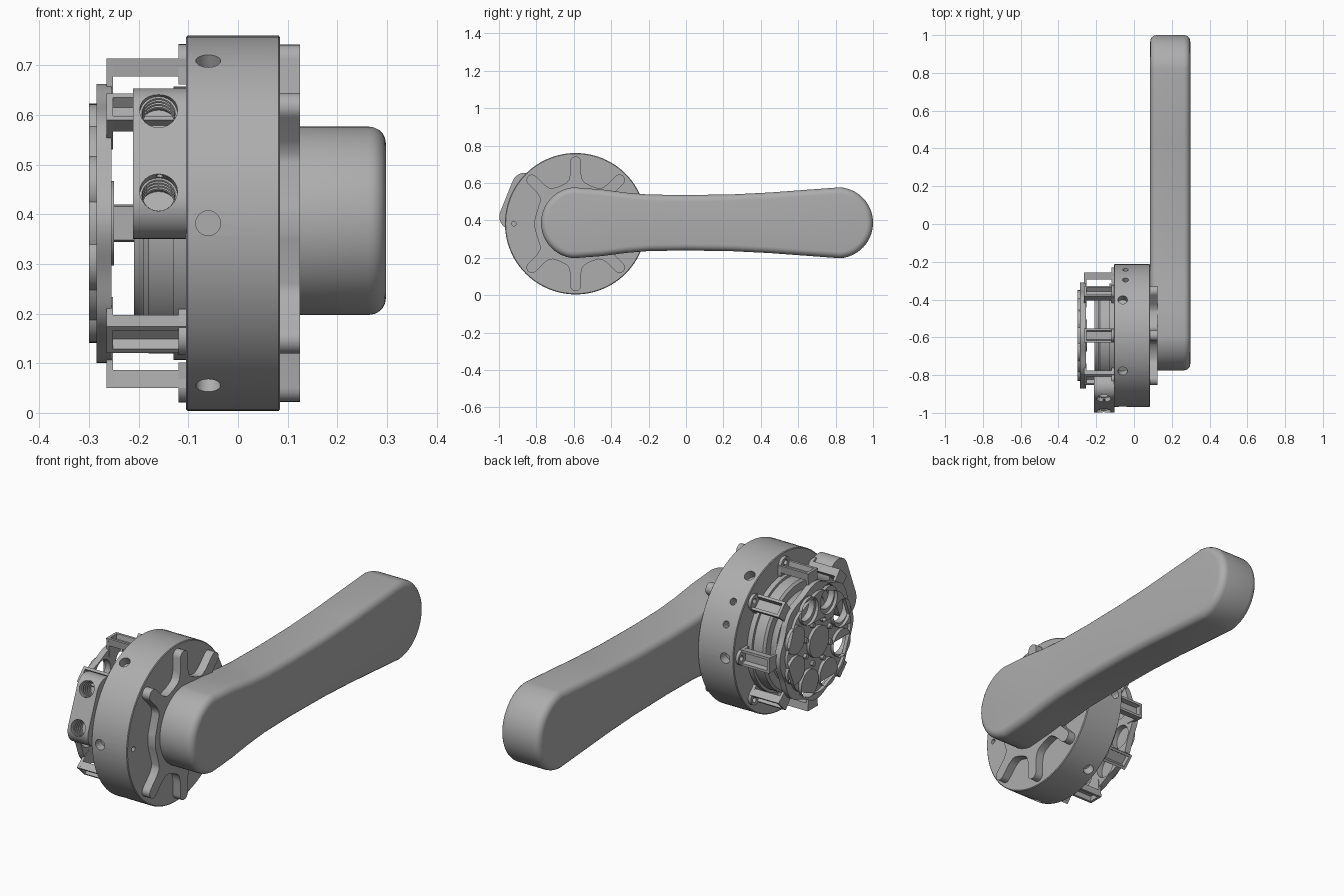
import bpy, bmesh
from math import sin, cos, pi, radians
from mathutils import Matrix, Vector

if "Cube" in bpy.data.objects:
    bpy.data.objects.remove(bpy.data.objects["Cube"])

CY, CZ = -0.59, 0.382          # axis of the round housing
gray = bpy.data.materials.new("satin_gray")
gray.use_nodes = True
gray.diffuse_color = (0.42, 0.42, 0.42, 1)
gray.node_tree.nodes["Principled BSDF"].inputs["Base Color"].default_value = (0.42, 0.42, 0.42, 1)
parts = []


def add(name, mesh):
    ob = bpy.data.objects.new(name, mesh)
    bpy.context.collection.objects.link(ob)
    mesh.materials.clear()
    mesh.materials.append(gray)
    parts.append(ob)
    return ob


def arc(y, z, r, a0=0, a1=360, n=32):
    full = abs(a1 - a0) == 360
    return [(y + r * cos(radians(a0 + (a1 - a0) * i / n)),
             z + r * sin(radians(a0 + (a1 - a0) * i / n))) for i in range(n if full else n + 1)]


def turn(pts, deg):
    c, s = cos(radians(deg)), sin(radians(deg))
    return [(CY + u * c - v * s, CZ + u * s + v * c) for u, v in pts]


def plate(name, loops, x0, x1, bevel=0.0):
    """Extrude outlines in the y-z plane along x; inner loops become holes."""
    cu = bpy.data.curves.new(name, 'CURVE')
    cu.dimensions, cu.fill_mode, cu.extrude = '2D', 'BOTH', (x1 - x0) / 2
    for pts in loops:
        sp = cu.splines.new('POLY')
        sp.points.add(len(pts) - 1)
        for p, (u, v) in zip(sp.points, pts):
            p.co = (u, v, 0, 1)
        sp.use_cyclic_u = True
    tmp = bpy.data.objects.new("tmp", cu)
    bpy.context.collection.objects.link(tmp)
    mesh = bpy.data.meshes.new_from_object(tmp.evaluated_get(bpy.context.evaluated_depsgraph_get()))
    bpy.data.objects.remove(tmp)
    bm = bmesh.new()
    bm.from_mesh(mesh)
    bmesh.ops.remove_doubles(bm, verts=bm.verts, dist=1e-5)
    bmesh.ops.dissolve_limit(bm, angle_limit=0.01, verts=bm.verts, edges=bm.edges)
    for v in bm.verts:
        u, w, h = v.co
        v.co = (h + (x0 + x1) / 2, u, w)
    bmesh.ops.recalc_face_normals(bm, faces=bm.faces)
    if bevel:
        rim = [e for e in bm.edges if e.calc_face_angle(0) > 1]
        bmesh.ops.bevel(bm, geom=rim, offset=bevel, segments=5, profile=0.5, affect='EDGES')
    bm.to_mesh(mesh)
    bm.free()
    return add(name, mesh)


def lathe(name, profile, n=96):
    """Revolve (x, radius) points about the housing axis."""
    bm = bmesh.new()
    vs = [bm.verts.new((x, CY, CZ + r)) for x, r in profile]
    es = [bm.edges.new(p) for p in zip(vs, vs[1:])]
    bmesh.ops.spin(bm, geom=vs + es, cent=(0, CY, CZ), axis=(1, 0, 0), angle=2 * pi, steps=n)
    bmesh.ops.remove_doubles(bm, verts=bm.verts, dist=1e-5)
    bmesh.ops.recalc_face_normals(bm, faces=bm.faces)
    mesh = bpy.data.meshes.new(name)
    bm.to_mesh(mesh)
    bm.free()
    return add(name, mesh)


def cut(ob, holes):
    """Subtract rods given as (centre, direction, radius, length)."""
    bm = bmesh.new()
    for c, d, r, length in holes:
        m = Matrix.Translation(c) @ Vector(d).to_track_quat('Z', 'Y').to_matrix().to_4x4()
        bmesh.ops.create_cone(bm, cap_ends=True, segments=24, radius1=r, radius2=r, depth=length, matrix=m)
    mesh = bpy.data.meshes.new("cutter")
    bm.to_mesh(mesh)
    bm.free()
    cutter = bpy.data.objects.new("cutter", mesh)
    cutter.hide_render = True
    bpy.context.collection.objects.link(cutter)
    mod = ob.modifiers.new("holes", 'BOOLEAN')
    mod.operation, mod.object, mod.solver = 'DIFFERENCE', cutter, 'EXACT'
    new = bpy.data.meshes.new_from_object(ob.evaluated_get(bpy.context.evaluated_depsgraph_get()))
    ob.modifiers.clear()
    ob.data = new
    new.materials.clear()
    new.materials.append(gray)
    bpy.data.objects.remove(cutter)


# Round housing with radial screw holes and an index hole
housing = lathe("housing", [(-0.105, 0), (-0.105, 0.374), (-0.102, 0.378), (0.082, 0.378),
                            (0.085, 0.374), (0.085, 0)])
holes = [((0.085, CY - 0.33, CZ), (1, 0, 0), 0.012, 0.04)]
for deg, x, r in [(a, -0.06, 0.025) for a in range(0, 360, 60)] + [(23, -0.045, 0.016), (39, -0.045, 0.016)]:
    d = Vector((0, cos(radians(deg)), sin(radians(deg))))
    holes.append((Vector((x, CY, CZ)) + d * 0.375, d, r, 0.08))
cut(housing, holes)

# Star flange: arms with round tips, joined by filleted valleys
def star_outline():
    pts = []
    for k in range(8):
        deg = k * 45
        if k == 4:
            pts += turn(arc(0, 0, 0.22, -8, 8, 6), deg)
            continue
        tip = arc(0.331, 0, 0.029, -90, 90, 10)
        root = [(0.22, 0.048), (0.235, 0.036), (0.265, 0.029)]
        pts += turn([(u, -v) for u, v in root] + tip + root[::-1], deg)
        pts += turn([(0.218, 0)], deg + 22.5)
    return pts

plate("star_flange", [star_outline()], 0.08, 0.125)

# Handle: waisted paddle with rounded edges
HZ = 0.387
waist = [(0.62, 0.175), (0.45, 0.162), (0.25, 0.152), (0.0, 0.148), (-0.2, 0.151), (-0.32, 0.161), (-0.45, 0.178)]
outline = arc(0.81, HZ, 0.19, -86, 86, 28) + [(y, HZ + w) for y, w in waist]
outline += arc(-0.585, HZ, 0.19, 95, 265, 28) + [(y, HZ - w) for y, w in waist[::-1]]
plate("handle", [outline], 0.086, 0.298, bevel=0.034)

# Stepped inner body behind the housing
lathe("inner_body", [(-0.1, 0.275), (-0.13, 0.275), (-0.13, 0.262), (-0.18, 0.262), (-0.19, 0.252),
                     (-0.19, 0.215), (-0.2, 0.205), (-0.21, 0.2), (-0.21, 0.155), (-0.17, 0.145),
                     (-0.17, 0.07), (-0.2, 0.065), (-0.2, 0)])

# Spider plate: scalloped rim, round windows, hub bore and bolt holes
def scallop(base, wave, n=128):
    return [(CY + (base + wave * cos(8 * t)) * cos(t), CZ + (base + wave * cos(8 * t)) * sin(t))
            for t in (2 * pi * i / n for i in range(n))]

def ring_of_holes(radius, r, offset, n=16):
    return [turn(arc(radius, 0, r, n=n), k * 45 + offset) for k in range(8)]

bore = [arc(CY, CZ, 0.065)]
bolts = ring_of_holes(0.1, 0.012, 22.5, 12)
plate("spider_plate", [scallop(0.273, 0.008)] + bore + bolts + ring_of_holes(0.2, 0.058, 22.5, 24), -0.285, -0.255)
plate("spider_rib", [scallop(0.236, 0.005)] + [arc(CY, CZ, 0.075)] + bolts
      + ring_of_holes(0.188, 0.066, 22.5, 24), -0.3, -0.284)
plate("hub_collar", [arc(CY, CZ, 0.085), arc(CY, CZ, 0.05)], -0.275, -0.25)

# Legs of the spider: channel post, top arm and bolted foot
post = [(0.332, -0.038), (0.332, -0.026), (0.308, -0.022), (0.308, 0.022), (0.332, 0.026), (0.332, 0.038),
        (0.296, 0.034), (0.296, -0.034)]
arm = [(0.24, -0.03), (0.332, -0.038), (0.332, 0.038), (0.24, 0.03)]
foot = [(0.28, 0.036), (0.28, -0.036)] + arc(0.325, 0, 0.036, -90, 90, 12)
for k in range(8):
    if k == 4:
        continue
    plate("leg_post", [turn(post, k * 45)], -0.265, -0.105)
    plate("leg_arm", [turn(arm, k * 45)], -0.265, -0.252)
    plate("leg_foot", [turn(foot, k * 45), turn(arc(0.337, 0, 0.013, n=12), k * 45)], -0.12, -0.104)

# Cable clamp: rounded block with two threaded sockets, a slit and an inner bite
ends = [(-0.928, 0.42), (-0.862, 0.584)]
out = Vector((0, -0.928, 0.373))
deg = 158
block = arc(*ends[1], 0.07, deg - 180, deg, 20) + arc(*ends[0], 0.07, deg, deg + 180, 20)
clamp = plate("cable_clamp", [block], -0.212, -0.104)
mid = Vector((-0.158, -0.895, 0.502))
sockets = [(Vector((-0.16, y, z)) + out * 0.04, out, 0.038, 0.13) for y, z in ends]
slit = [(mid + out * 0.06, Vector((0, 0.373, 0.928)), 0.007, 0.14)]
cut(clamp, sockets)
cut(clamp, slit)
cut(clamp, [(mid - out * 0.085, (1, 0, 0), 0.045, 0.2)])

# Thread ridges inside the sockets
for y, z in ends:
    for i in range(4):
        bpy.ops.mesh.primitive_torus_add(major_radius=0.036, minor_radius=0.004, major_segments=24,
                                         minor_segments=6, location=Vector((-0.16, y, z)) + out * (0.045 - 0.016 * i),
                                         rotation=out.to_track_quat('Z', 'Y').to_euler())
        ridge = bpy.context.object
        ridge.name = "thread_ridge"
        ridge.data.materials.append(gray)
        parts.append(ridge)

# Smooth shading with sharp edges kept
bpy.ops.object.select_all(action='DESELECT')
for ob in parts:
    ob.select_set(True)
bpy.context.view_layer.objects.active = parts[0]
bpy.ops.object.shade_smooth_by_angle(angle=radians(30))
